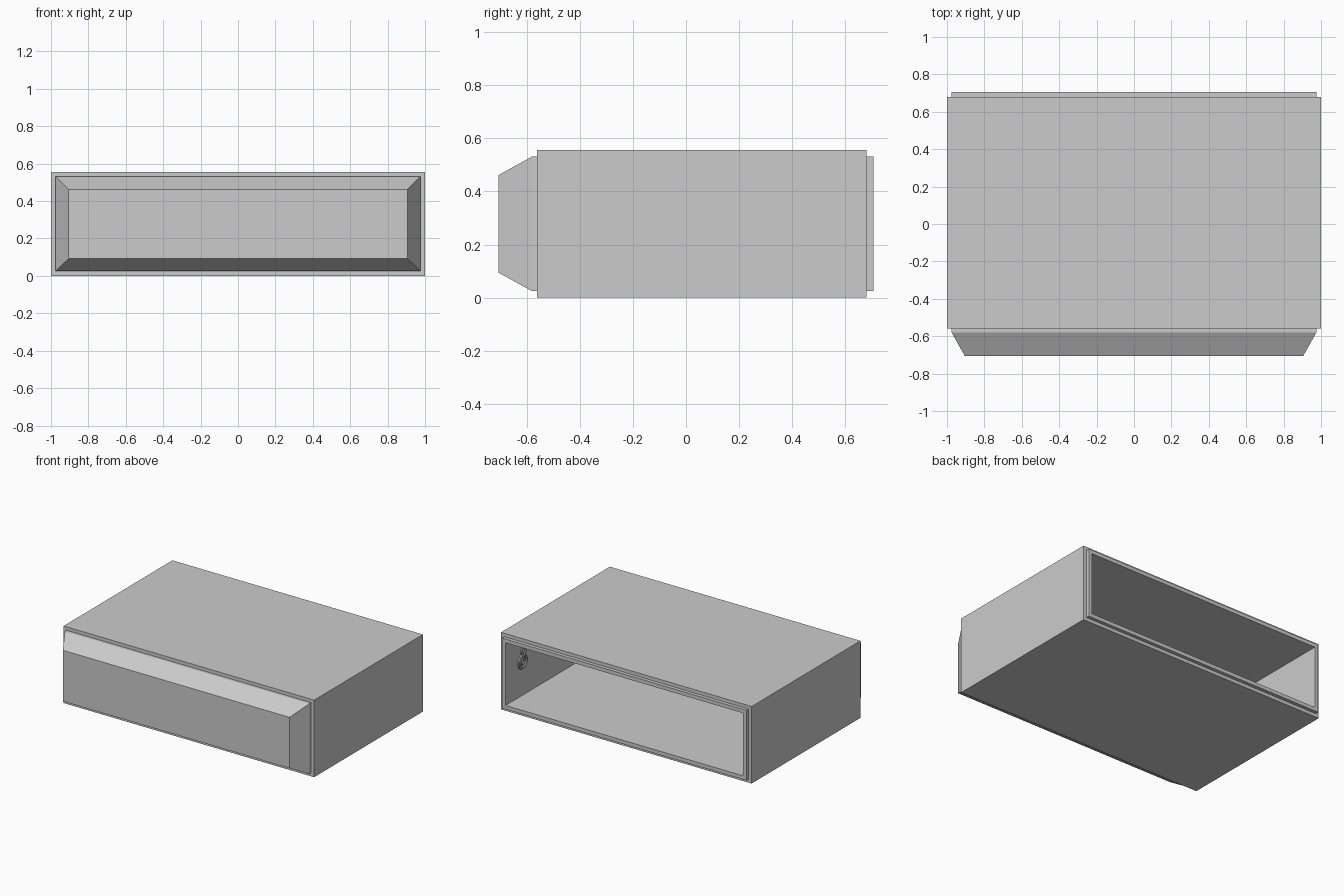
import bpy, bmesh, math

cube = bpy.data.objects.get("Cube")
if cube:
    bpy.data.objects.remove(cube, do_unlink=True)

grey = bpy.data.materials.new("plain grey")
grey.use_nodes = True
colour = (0.6, 0.6, 0.6, 1)
grey.diffuse_color = colour
grey.node_tree.nodes["Principled BSDF"].inputs["Base Color"].default_value = colour

MID_Z = 0.278


def loft(name, sections, closed=False):
    """Join rectangles (y, half width, half height) in order along the depth."""
    bm = bmesh.new()
    rings = [[bm.verts.new((sx * w, y, MID_Z + sz * h))
              for sx, sz in ((-1, -1), (1, -1), (1, 1), (-1, 1))]
             for y, w, h in sections]
    pairs = list(zip(rings, rings[1:]))
    if closed:
        pairs.append((rings[-1], rings[0]))
    else:
        bm.faces.new(rings[0])
        bm.faces.new(rings[-1])
    for a, b in pairs:
        for i in range(4):
            j = (i + 1) % 4
            bm.faces.new((a[i], a[j], b[j], b[i]))
    bmesh.ops.recalc_face_normals(bm, faces=bm.faces)
    mesh = bpy.data.meshes.new(name)
    bm.to_mesh(mesh)
    bm.free()
    mesh.materials.append(grey)
    obj = bpy.data.objects.new(name, mesh)
    bpy.context.collection.objects.link(obj)
    return obj


# Outer sleeve, open at both ends
loft("outer_sleeve", [(-0.56, 1.0, 0.278), (0.68, 1.0, 0.278),
                      (0.68, 0.974, 0.252), (-0.56, 0.974, 0.252)], closed=True)

# Inner case: chamfered front, straight sides, hollow from the back
loft("inner_case", [(-0.705, 0.905, 0.184), (-0.58, 0.975, 0.253),
                    (0.705, 0.975, 0.253), (0.705, 0.947, 0.226),
                    (-0.56, 0.947, 0.226)])


# Small ring fitting on the inside of the left wall
def ring(name, y, z, radius, thickness):
    bpy.ops.mesh.primitive_torus_add(
        major_radius=radius, minor_radius=thickness, major_segments=24,
        minor_segments=8, location=(0.94, y, z), rotation=(0, math.pi / 2, 0))
    obj = bpy.context.object
    obj.name = name
    obj.data.materials.append(grey)
    bpy.ops.object.shade_smooth_by_angle()


ring("fitting_lower_ring", 0.52, 0.30, 0.045, 0.009)
ring("fitting_inner_ring", 0.52, 0.30, 0.02, 0.007)
ring("fitting_upper_ring", 0.51, 0.375, 0.025, 0.007)
